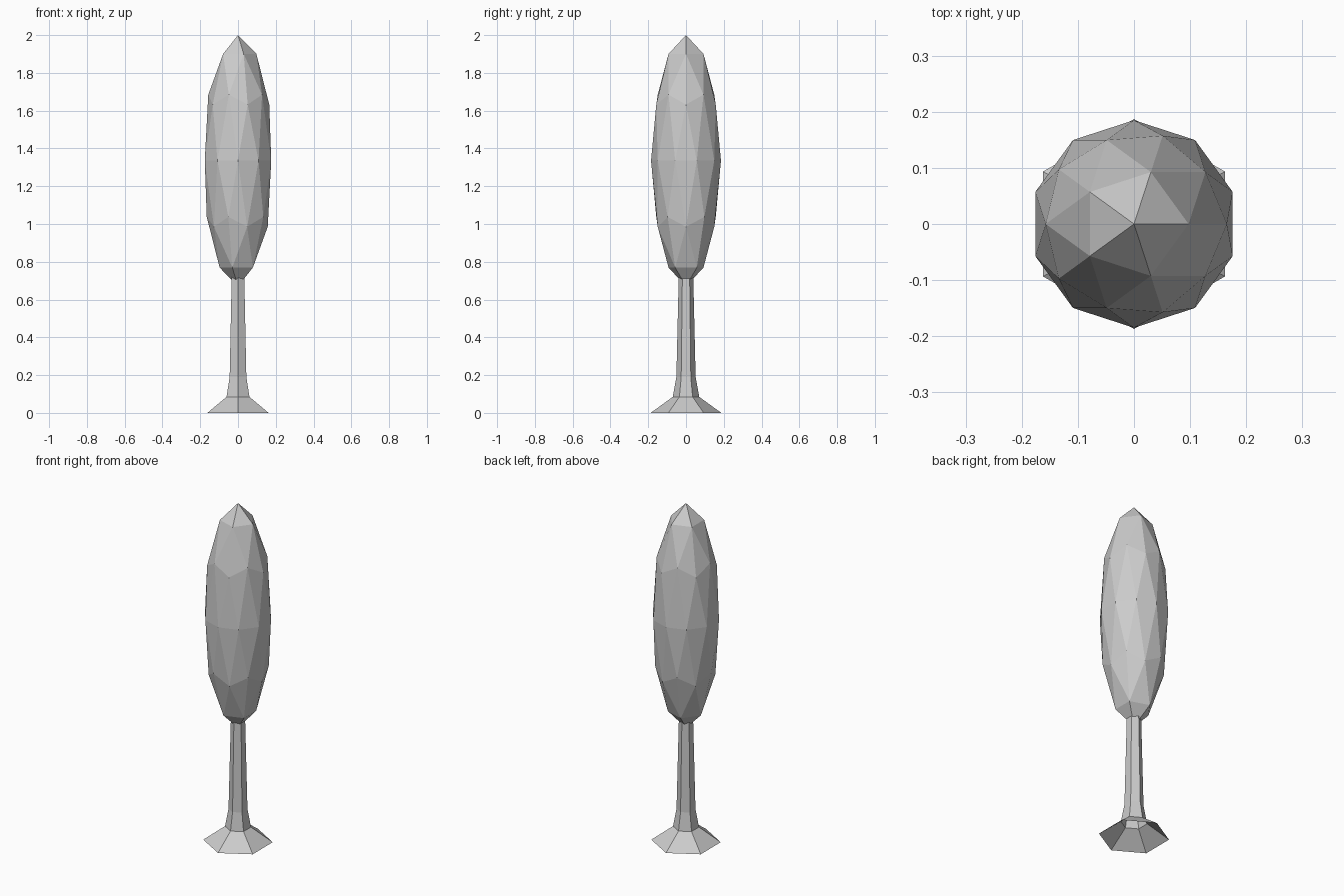
import bpy, bmesh
from math import cos, sin, pi

if "Cube" in bpy.data.objects:
    bpy.data.objects.remove(bpy.data.objects["Cube"])

# Trunk: six-sided flared tube, open underneath
SIDES = 6
profile = [(0.187, 0.0), (0.07, 0.085), (0.051, 0.19), (0.038, 0.74)]
bm = bmesh.new()
rings = []
for r, z in profile:
    rings.append([bm.verts.new((r * cos(pi / 6 + 2 * pi * i / SIDES),
                                r * sin(pi / 6 + 2 * pi * i / SIDES), z))
                  for i in range(SIDES)])
for low, high in zip(rings, rings[1:]):
    for i in range(SIDES):
        j = (i + 1) % SIDES
        bm.faces.new((low[i], low[j], high[j], high[i]))
mesh = bpy.data.meshes.new("trunk")
bm.to_mesh(mesh)
bm.free()
bpy.context.collection.objects.link(bpy.data.objects.new("trunk", mesh))

# Foliage: tall stretched icosphere
bpy.ops.mesh.primitive_ico_sphere_add(subdivisions=2, radius=1, location=(0, 0, 1.335))
foliage = bpy.context.object
foliage.name = "foliage"
foliage.scale = (0.185, 0.185, 0.665)
bpy.ops.object.transform_apply(location=False, rotation=False, scale=True)
